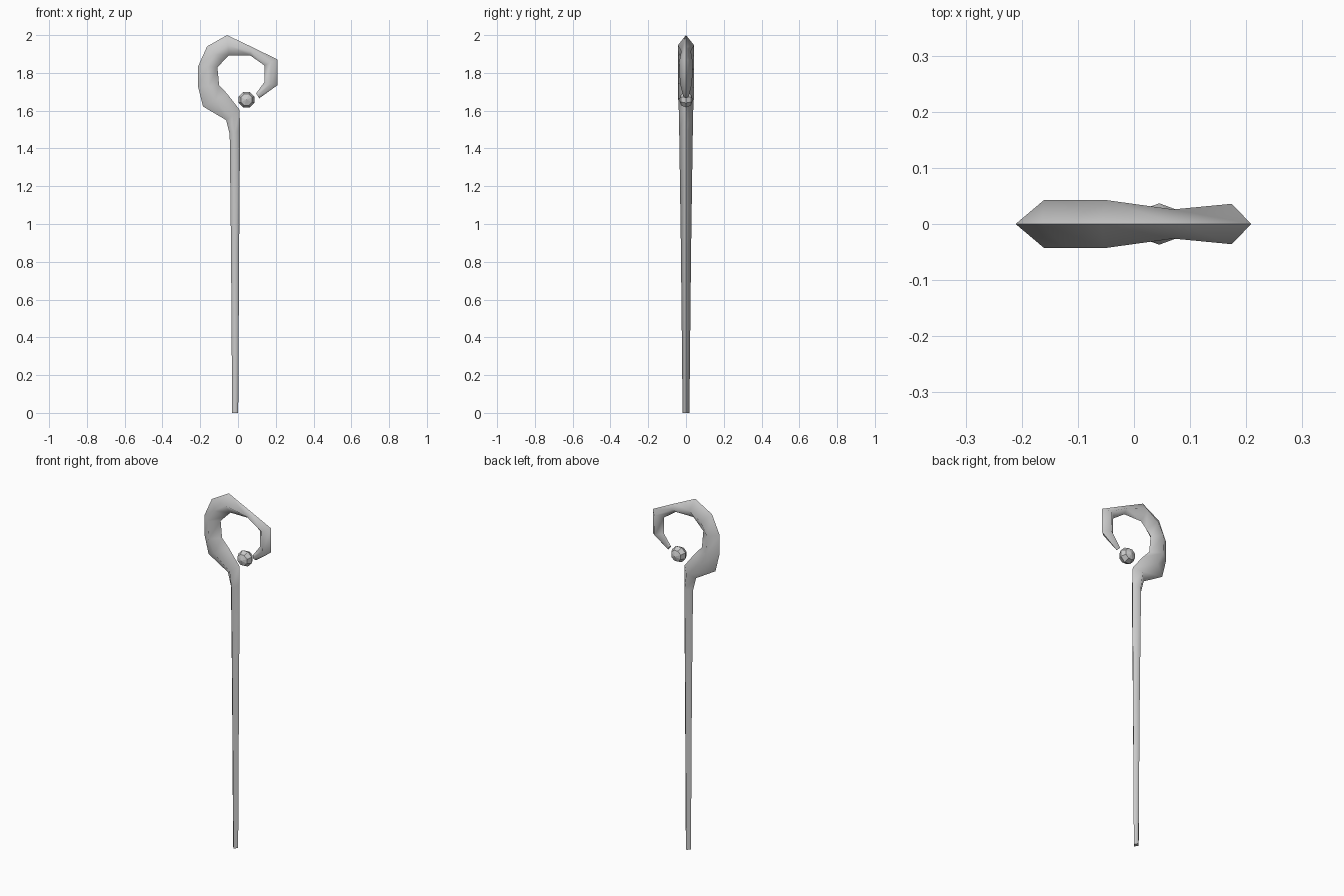
import bpy, bmesh, math
from mathutils import Matrix

if "Cube" in bpy.data.objects:
    bpy.data.objects.remove(bpy.data.objects["Cube"])

# Staff sections from foot to hook tip: outer x, z, inner x, z, half depth
SECTIONS = [
    (-.031, 0, .001, 0, .018),
    (-.037, .87, .006, .87, .027),
    (-.044, 1.475, .011, 1.50, .036),
    (-.063, 1.55, .008, 1.605, .037),
    (-.185, 1.622, -.058, 1.69, .041),
    (-.211, 1.725, -.100, 1.735, .043),
    (-.211, 1.835, -.109, 1.83, .043),
    (-.164, 1.94, -.080, 1.86, .043),
    (-.058, 2.0, -.047, 1.893, .043),
    (.076, 1.936, .064, 1.893, .026),
    (.209, 1.871, .139, 1.84, .036),
    (.209, 1.735, .139, 1.75, .032),
    (.112, 1.665, .096, 1.692, .015),
]


def finish(bm, name):
    bmesh.ops.recalc_face_normals(bm, faces=bm.faces)
    mesh = bpy.data.meshes.new(name)
    bm.to_mesh(mesh)
    bm.free()
    ob = bpy.data.objects.new(name, mesh)
    bpy.context.collection.objects.link(ob)
    return ob


# Shaft and hook: diamond section swept along the crook, ridges kept sharp
bm = bmesh.new()
rings = []
for ox, oz, ix, iz, d in SECTIONS:
    mx, mz = (ox + ix) / 2, (oz + iz) / 2
    rings.append([bm.verts.new(p) for p in
                  ((ox, 0, oz), (mx, -d, mz), (ix, 0, iz), (mx, d, mz))])
for a, b in zip(rings, rings[1:]):
    for i in range(4):
        j = (i + 1) % 4
        bm.faces.new((a[i], a[j], b[j], b[i])).smooth = True
for cap in (rings[0], rings[-1]):
    face = bm.faces.new(cap)
    for e in face.edges:
        e.smooth = False
for a, b in zip(rings, rings[1:]):
    for i in (0, 2):
        bm.edges.get((a[i], b[i])).smooth = False
finish(bm, "crook_staff")

# Small faceted orb floating in the hook, poles facing front and back
bm = bmesh.new()
bmesh.ops.create_uvsphere(bm, u_segments=8, v_segments=4, radius=.045)
bmesh.ops.transform(
    bm, verts=bm.verts,
    matrix=Matrix.Translation((.045, 0, 1.658))
    @ Matrix.Diagonal((1, .82, 1, 1))
    @ Matrix.Rotation(math.pi / 2, 4, 'X')
    @ Matrix.Rotation(math.pi / 8, 4, 'Z'))
finish(bm, "orb")
